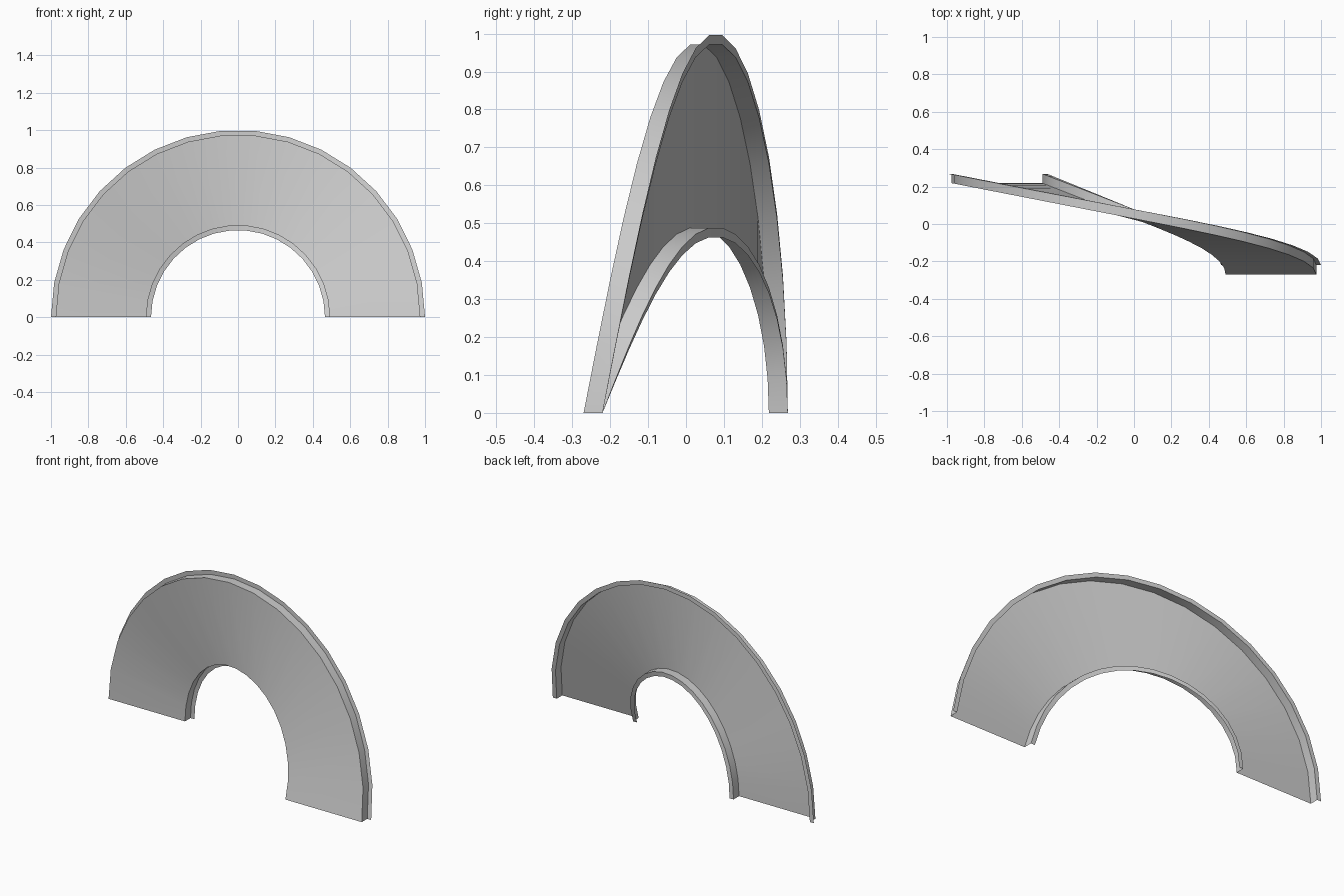
import bpy
import bmesh
from math import pi, sin, cos

cube = bpy.data.objects.get("Cube")
if cube:
    bpy.data.objects.remove(cube, do_unlink=True)

SEGMENTS = 17   # steps round the half turn
PITCH = 0.19    # advance along y per radian
DEPTH = 0.05    # depth of the rim walls
START = -0.27   # front of the sheet at the +x foot

# Hat cross-section as (radius, y offset): flange, wall, sheet, wall, flange
PROFILE = [(0.465, DEPTH), (0.49, DEPTH), (0.49, 0), (0.975, 0), (0.975, DEPTH), (1.0, DEPTH)]


def advance(angle):
    """Steady twist over the first quarter, then easing out to level."""
    turn = angle - pi / 2
    return START + PITCH * (pi / 2 + (turn if turn < 0 else sin(turn)))


def sweep(name, profile, material):
    bm = bmesh.new()
    rows = []
    for i in range(SEGMENTS + 1):
        a = pi * i / SEGMENTS
        rows.append([bm.verts.new((r * cos(a), advance(a) + y, r * sin(a))) for r, y in profile])
    for low, high in zip(rows, rows[1:]):
        for j in range(len(profile) - 1):
            bm.faces.new((low[j], low[j + 1], high[j + 1], high[j]))
    mesh = bpy.data.meshes.new(name)
    bm.to_mesh(mesh)
    bm.free()
    mesh.materials.append(material)
    obj = bpy.data.objects.new(name, mesh)
    bpy.context.collection.objects.link(obj)
    return obj


# Plain grey surface
grey = bpy.data.materials.new("light_grey")
grey.use_nodes = True
colour = (0.6, 0.6, 0.6, 1)
grey.diffuse_color = colour
grey.node_tree.nodes["Principled BSDF"].inputs["Base Color"].default_value = colour

# Twisted half-ring sheet with rim walls and flanges
arch = sweep("twisted_arch_panel", PROFILE, grey)
bpy.ops.object.select_all(action="DESELECT")
arch.select_set(True)
bpy.context.view_layer.objects.active = arch
bpy.ops.object.shade_smooth_by_angle(angle=pi / 6)
